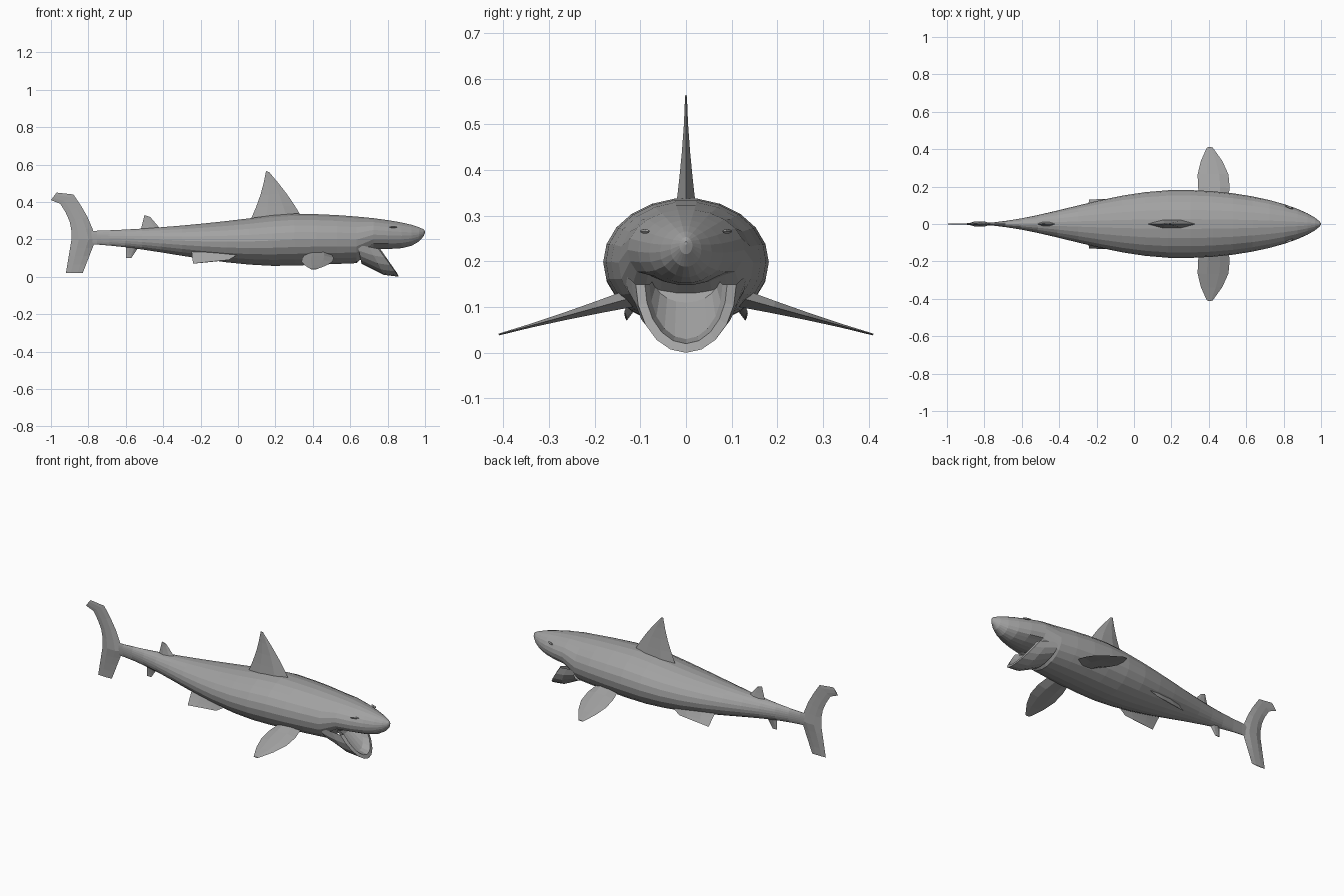
import bpy
import bmesh
from math import sin, cos, pi
from mathutils import Vector

cube = bpy.data.objects.get("Cube")
if cube:
    bpy.data.objects.remove(cube)

TAIL_X, WIDEST_X, MOUTH_X = -.88, .25, .7
SIDES, STATIONS, JAW_STEPS, FIN_STEPS = 22, 24, 10, 4

grey = bpy.data.materials.new("shark grey")
grey.use_nodes = True
tone = (.36, .36, .36, 1)
grey.diffuse_color = tone
grey.node_tree.nodes["Principled BSDF"].inputs["Base Color"].default_value = tone


def finish(name, bm):
    """Turn a bmesh into a named grey object."""
    bmesh.ops.recalc_face_normals(bm, faces=bm.faces)
    mesh = bpy.data.meshes.new(name)
    bm.to_mesh(mesh)
    bm.free()
    mesh.materials.append(grey)
    obj = bpy.data.objects.new(name, mesh)
    bpy.context.collection.objects.link(obj)
    return obj


def loft(name, rings, closed=True):
    """Bridge rows of points; closed rows become tubes with both ends capped."""
    bm = bmesh.new()
    rows = [[bm.verts.new(point) for point in ring] for ring in rings]
    count = len(rows[0])
    for near, far in zip(rows, rows[1:]):
        for i in range(count if closed else count - 1):
            j = (i + 1) % count
            bm.faces.new((near[i], near[j], far[j], far[i]))
    if closed:
        bm.faces.new(rows[0])
    bm.faces.new(rows[-1])
    return finish(name, bm)


def fin(name, root, tip, thickness, normal, bow=(0, 0)):
    """Lens-section fin between two (leading, trailing) edges, bowed along x."""
    across = Vector(normal).normalized()
    rings = []
    for step in range(FIN_STEPS + 1):
        s = step / FIN_STEPS
        lead, trail = [
            Vector(a).lerp(Vector(b), s) + Vector((bulge * sin(pi * s), 0, 0))
            for a, b, bulge in zip(root, tip, bow)
        ]
        offset = across * (thickness * (1 - s) ** 1.5 + .002)
        front, rear = lead.lerp(trail, .3), lead.lerp(trail, .7)
        rings.append([lead, front + offset, rear + offset, trail,
                      rear - offset, front - offset])
    return loft(name, rings)


def upright_fin(name, root, tip, thickness, bow=(0, 0)):
    """Fin on the centre plane, its corners given as x and z."""
    root, tip = [[(x, 0, z) for x, z in edge] for edge in (root, tip)]
    return fin(name, root, tip, thickness, (0, 1, 0), bow)


def body_ring(x):
    """Cross-section of the body at x; past the mouth corner it ends at the palate."""
    hollow = 0
    if x < WIDEST_X:
        u = max(0, (x - TAIL_X) / (WIDEST_X - TAIL_X))
        swell = sin(u * pi / 2) ** 1.9
        width = .18 * swell
        top = .24 + .095 * u ** 1.7
        low = .18 - .12 * swell
    else:
        v = min(1, (x - WIDEST_X) / (1 - WIDEST_X))
        width = .18 * (1 - v * v) ** .7
        top = .24 + .095 * (1 - v * v) ** .6
        low = .06 + .03 * v
        if x > MOUTH_X:
            low = .24 - .1 * (1 - v ** 10) ** .7
            hollow = .2 * (top - low) * (1 - v)
    middle, half = (top + low) / 2, (top - low) / 2 + .004
    ring = []
    for k in range(SIDES):
        angle = 2 * pi * k / SIDES
        lift = hollow if sin(angle) < -.7 else 0
        ring.append((x, (width + .002) * cos(angle), middle + half * sin(angle) + lift))
    return ring


# Body, with stations crowding towards the nose and tail
centre, reach = (1 + TAIL_X) / 2, (1 - TAIL_X) / 2
loft("body", [body_ring(centre - reach * cos(pi * i / STATIONS))
              for i in range(STATIONS + 1)])


def jaw_row(hinge_x, chin_x, width, hinge_z, chin_z):
    """U-shaped row hanging from both hinges down to the chin."""
    row = []
    for step in range(JAW_STEPS + 1):
        angle = pi * step / JAW_STEPS
        drop = sin(angle)
        row.append((hinge_x + (chin_x - hinge_x) * drop, width * cos(angle),
                    hinge_z + (chin_z - hinge_z) * drop))
    return row


# Lower jaw: throat, outside, lip, inner lip, floor and gullet
loft("lower_jaw", [
    jaw_row(.64, .66, .135, .17, .07),
    jaw_row(.7, .78, .12, .16, .01),
    jaw_row(.75, .86, .11, .15, 0),
    jaw_row(.76, .85, .09, .15, .02),
    jaw_row(.74, .8, .08, .15, .03),
    jaw_row(.69, .71, .07, .16, .11),
], closed=False)

# Fins on the centre plane
upright_fin("dorsal_fin", [(.34, .32), (.07, .31)], [(.166, .56), (.15, .565)],
            .02, bow=(.01, .01))
upright_fin("second_dorsal_fin", [(-.41, .25), (-.52, .25)], [(-.47, .32), (-.5, .33)], .01)
upright_fin("anal_fin", [(-.53, .16), (-.6, .16)], [(-.57, .1), (-.6, .1)], .01)

# Tail
tail_root = [(-.76, .2), (-.89, .2)]
hook_root = [(-.88, .44), (-.95, .39)]
upright_fin("tail_upper_lobe", tail_root, hook_root, .012, bow=(.015, .02))
upright_fin("tail_tip", hook_root, [(-.97, .45), (-1, .41)], 0)
upright_fin("tail_lower_lobe", tail_root, [(-.83, .02), (-.92, .02)], .012)

# Paired fins and eyes
for side, sign in (("left", 1), ("right", -1)):
    def mirrored(*points):
        return [(x, y * sign, z) for x, y, z in points]

    fin(f"{side}_pectoral_fin",
        mirrored((.5, .12, .12), (.36, .12, .12)),
        mirrored((.42, .41, .04), (.39, .41, .04)),
        .018, (0, sign, 4), bow=(.045, -.035))
    fin(f"{side}_pelvic_fin",
        mirrored((.02, .12, .13), (-.25, .07, .15)),
        mirrored((-.05, .135, .09), (-.24, .13, .07)),
        .008, (0, sign * 2, 1))

    bm = bmesh.new()
    bmesh.ops.create_uvsphere(bm, u_segments=8, v_segments=6, radius=1)
    eye = finish(f"{side}_eye", bm)
    eye.scale = (.024, .006, .005)
    eye.location = (.83, sign * .09, .266)
    eye.rotation_euler.z = -sign * .4
